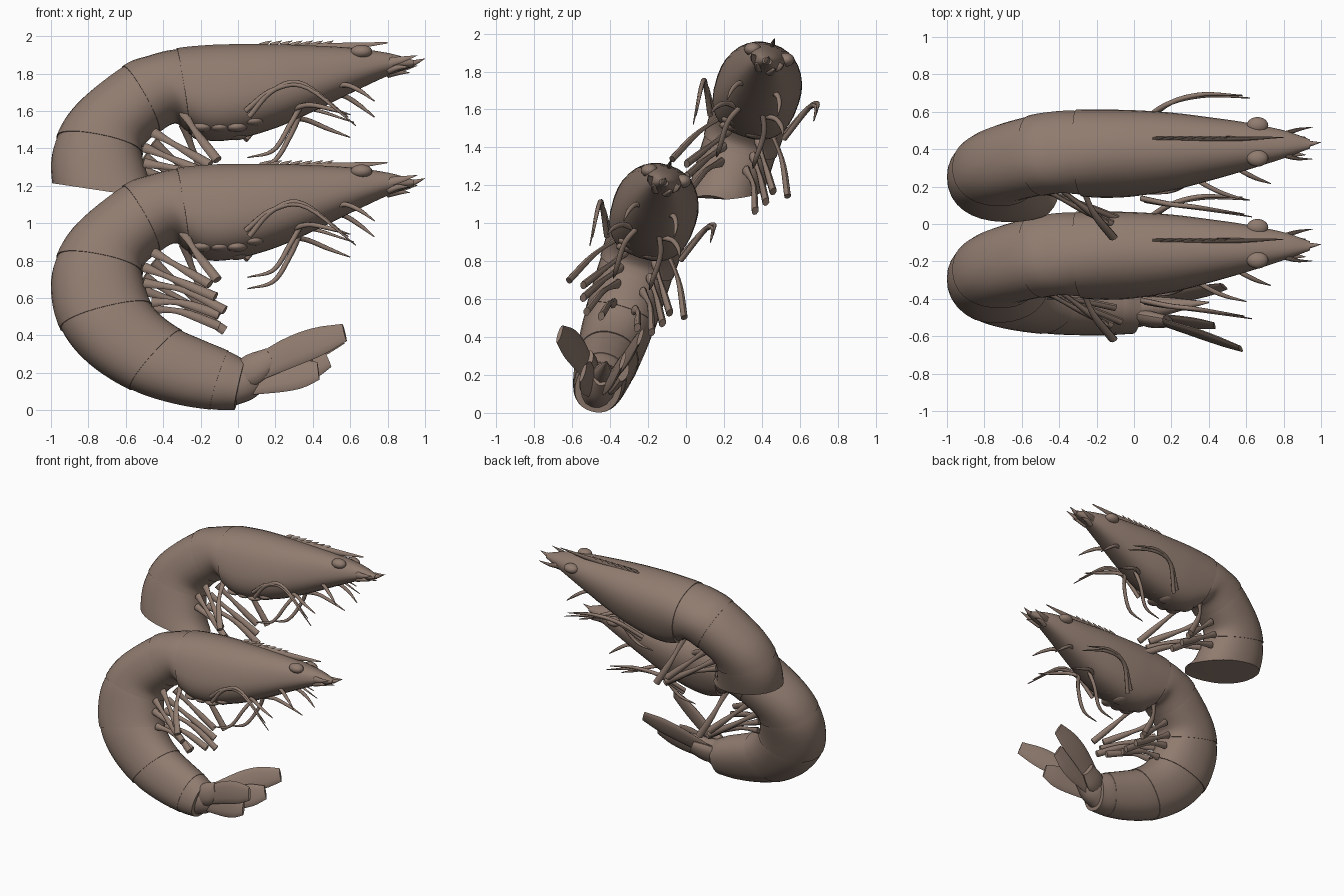
import bpy, bmesh, math
from mathutils import Vector

if "Cube" in bpy.data.objects:
    bpy.data.objects.remove(bpy.data.objects["Cube"], do_unlink=True)

shell_mat = bpy.data.materials.new("brown shell")
shell_mat.use_nodes = True
BROWN = (0.28, 0.2, 0.16, 1)
shell_mat.diffuse_color = BROWN
shell_mat.node_tree.nodes["Principled BSDF"].inputs["Base Color"].default_value = BROWN

SIDE = Vector((0, 0.952, -0.305))   # sideways axis of the leaning body
offset = Vector()


def place(x, z, side=0):
    """Point on the leaning middle plane, moved sideways."""
    return Vector((x, -0.16 + (z - 1.08) * 0.32, z)) + SIDE * side + offset


def spline(rows, t):
    """Smooth interpolation through a list of rows."""
    t = max(0, min(t, len(rows) - 1))
    i = min(int(t), len(rows) - 2)
    f = t - i
    b, c = Vector(rows[i]), Vector(rows[i + 1])
    a = Vector(rows[i - 1]) if i else b * 2 - c
    d = Vector(rows[i + 2]) if i + 2 < len(rows) else c * 2 - b
    return b + (c - a) * f / 2 + (a * 2 - b * 5 + c * 4 - d) * f * f / 2 + (
        (b - c) * 3 + d - a) * f ** 3 / 2


def finish(ob, name):
    ob.name = name
    ob.data.materials.append(shell_mat)
    bpy.ops.object.select_all(action='DESELECT')
    ob.select_set(True)
    bpy.context.view_layer.objects.active = ob
    bpy.ops.object.shade_smooth_by_angle(angle=math.radians(50))


def loft(name, rings, sides, top_power=1.0, low_power=1.0, cut=None):
    """Skin rings given as (centre, up axis, side axis), cap the ends, and
    optionally slice everything below a cut (point, normal)."""
    bm = bmesh.new()
    loops = []
    for centre, up, side in rings:
        loop = []
        for k in range(sides):
            c, s = math.cos(math.tau * k / sides), math.sin(math.tau * k / sides)
            power = top_power if c > 0 else low_power
            c, s = (math.copysign(abs(v) ** power, v) for v in (c, s))
            loop.append(bm.verts.new(centre + up * c + side * s))
        loops.append(loop)
    for low, high in zip(loops, loops[1:]):
        for k in range(sides):
            n = (k + 1) % sides
            bm.faces.new((low[k], low[n], high[n], high[k]))
    bm.faces.new(loops[0])
    bm.faces.new(loops[-1])
    if cut:
        geom = bm.verts[:] + bm.edges[:] + bm.faces[:]
        bmesh.ops.bisect_plane(bm, geom=geom, plane_co=cut[0], plane_no=cut[1],
                               clear_inner=True)
        bmesh.ops.holes_fill(bm, edges=[e for e in bm.edges if e.is_boundary])
    bmesh.ops.recalc_face_normals(bm, faces=bm.faces[:])
    mesh = bpy.data.meshes.new(name)
    bm.to_mesh(mesh)
    bm.free()
    ob = bpy.data.objects.new(name, mesh)
    bpy.context.collection.objects.link(ob)
    finish(ob, name)


def limb(name, path, radii, flat=1.0, sides=8, steps=10):
    """Tapered limb along a path of (x, z, side) points; flat thins it sideways."""
    points = [place(*p) for p in path]
    rings = []
    for i in range(steps + 1):
        t = i / steps * (len(points) - 1)
        ahead = spline(points, t + 0.05) - spline(points, t - 0.05)
        up = ahead.cross(SIDE).normalized()
        across = up.cross(ahead).normalized()
        r = spline([(v, 0) for v in radii], i / steps * (len(radii) - 1))[0]
        rings.append((spline(points, t), up * r, across * r * flat))
    loft(name, rings, sides)


def ball(name, spot, size):
    bpy.ops.mesh.primitive_uv_sphere_add(segments=20, ring_count=12, radius=1,
                                         location=place(*spot), scale=size)
    finish(bpy.context.object, name)


# Body stations from head to tail: back x z, belly x z, half width
BODY = [
    (.94, 1.23, .94, 1.2, .025), (.8, 1.265, .8, 1.155, .075),
    (.6, 1.29, .6, 1.065, .125), (.4, 1.3, .4, .97, .165),
    (.2, 1.305, .2, .885, .2), (0, 1.305, 0, .83, .22),
    (-.15, 1.3, -.15, .82, .225), (-.33, 1.28, -.26, .86, .225),
    (-.48, 1.24, -.33, .91, .22), (-.62, 1.185, -.42, .86, .215),
    (-.86, .99, -.5, .79, .205), (-.97, .82, -.51, .73, .2),
    (-1, .64, -.49, .64, .195), (-.95, .44, -.46, .56, .19),
    (-.8, .26, -.4, .49, .18), (-.58, .12, -.3, .42, .165),
    (-.35, .045, -.18, .365, .15), (-.15, .012, -.05, .31, .135),
    (-.02, .01, .04, .26, .12)]

# Swimming legs: root, knee, tip as x z side
SWIM_LEGS = [
    ((-.29, .92, .1), (-.22, .77, .23), (-.11, .6, .32)),
    ((-.45, .82, .08), (-.3, .71, .16), (-.15, .6, .24)),
    ((-.5, .74, .08), (-.33, .65, .15), (-.12, .54, .22)),
    ((-.5, .66, .07), (-.28, .6, .13), (-.07, .48, .18)),
    ((-.46, .56, .06), (-.3, .55, .08), (-.1, .48, .1))]

# Long legs arching out of each flank, then the mirrored hanging legs and feelers
ARCH_LEGS = {
    "near": [(.04, .9, -.2), (.18, .99, -.26), (.36, 1, -.29), (.63, .8, -.27)],
    "far": [(.02, .9, .21), (.18, 1.05, .28), (.38, 1.07, .32), (.62, 1, .33)]}
THIN_LEGS = [
    ((.33, .96, .06), (.28, .86, .1), (.19, .72, .1), (.05, .68, .1)),
    ((.3, .95, .08), (.38, .95, .14), (.48, .92, .18), (.6, .88, .2)),
    ((.5, 1.06, .05), (.57, 1.07, .1), (.65, 1.03, .13), (.73, .97, .14))]


def build_shrimp(tag, breaks, leg_count, cut=None):
    # Overlapping shell plates
    for n, (start, end) in enumerate(zip(breaks, breaks[1:])):
        rings = []
        first = max(0, start - 0.15)
        steps = int((end - start) * 6) + 1
        for i in range(steps + 1):
            f = i / steps
            dx, dz, vx, vz, w = spline(BODY, first + (end - first) * f)
            grow = 1 + 0.008 * f ** 4 - (0.03 * (1 - f) ** 6 if n else 0)
            back, belly = place(dx, dz), place(vx, vz)
            rings.append(((back + belly) / 2, (back - belly) * grow / 2, SIDE * w * grow))
        name = tag + ("_tail_plate_%d" % n if n else "_carapace")
        loft(name, rings, 32, 0.9, 0.9 if n else 0.78, cut)

    # Beak with teeth along its ridge
    limb(tag + "_beak", [(.1, 1.295), (.5, 1.3), (.8, 1.325)], [.018, .025, .004], 0.5)
    for i in range(7):
        x = 0.15 + i * 0.055
        limb(tag + "_beak_tooth", [(x - .03, 1.31), (x, 1.322), (x + .03, 1.336)],
             [.014, .01, .001], 0.6, 6, 4)
    limb(tag + "_snout_spike", [(.85, 1.2), (.93, 1.215), (1, 1.24)], [.03, .018, .001])

    for side, where in ((-1, "near"), (1, "far")):
        def mirrored(path):
            return [(x, z, s * side) for x, z, s in path]

        part = tag + "_" + where
        ball(part + "_eye", (.66, 1.25, side * .092), (.058, .045, .036))
        limb(part + "_eye_stalk", mirrored([(.6, 1.23, .05), (.65, 1.25, .08)]), [.03, .02])
        limb(part + "_snout_scale", mirrored([(.78, 1.2, .05), (.87, 1.21, .08), (.96, 1.23, .09)]),
             [.03, .018, .001], 0.5)
        limb(part + "_snout_spine", mirrored([(.8, 1.17, .03), (.86, 1.18, .045), (.92, 1.18, .05)]),
             [.025, .015, .001])
        arch = ARCH_LEGS[where]
        lower_arch = [(x + .02 * (1 - i), z - .03 + .025 * i, s) for i, (x, z, s) in enumerate(arch)]
        for path in [arch, lower_arch] + [mirrored(p) for p in THIN_LEGS]:
            limb(part + "_thin_leg", path, [.015, .014, .012, .003], 1, 8, 16)
        for path in SWIM_LEGS[:leg_count]:
            limb(part + "_swimming_leg", mirrored(path), [.028, .016, .024, .026], 0.7)
        # Low leg bases under the thorax
        for i in range(4):
            x = -0.19 + i * 0.09
            ball(part + "_leg_base", (x, .855 + max(0, x) * .4, side * .07), (.06, .07, .03))


# Tail fan blades splayed into a V
FAN = {
    "near_outer": [(.05, .18, -.05), (.3, .27, -.16), (.57, .33, -.28)],
    "near_inner": [(.05, .13, -.03), (.25, .16, -.07), (.43, .18, -.1)],
    "far_outer": [(.05, .2, .05), (.3, .34, .1), (.55, .44, .13)],
    "far_inner": [(.05, .15, .03), (.28, .22, .06), (.48, .3, .08)]}


def build_tail_fan(tag):
    limb(tag + "_telson", [(-.03, .17), (.12, .2), (.4, .27)], [.07, .06, .004])
    limb(tag + "_fan_root", [(-.04, .14), (.05, .165), (.16, .2)], [.12, .11, .06], 0.8, 16)
    for side, where in ((-1, "near"), (1, "far")):
        limb(tag + "_" + where + "_fan_base", [(0, .16, .04 * side), (.08, .2, .07 * side),
                                               (.18, .25, .1 * side)], [.07, .085, .06], 0.5, 12)
    for where, path in FAN.items():
        limb(tag + "_" + where + "_fan_blade", path,
             [.06, .075, .085, .08, .05], 0.22, 12)


# Whole shrimp in front, shrimp sliced off level behind and above
build_shrimp("lower", [0, 7, 9, 11, 13, 15, 17, 18], 5)
build_tail_fan("lower")
offset = Vector((0, 0.545, 0.64))
build_shrimp("upper", [0, 7, 9, 11, 14], 4, (Vector((-0.8, 0.2, 1.185)), Vector((0.15, 0, 1))))
